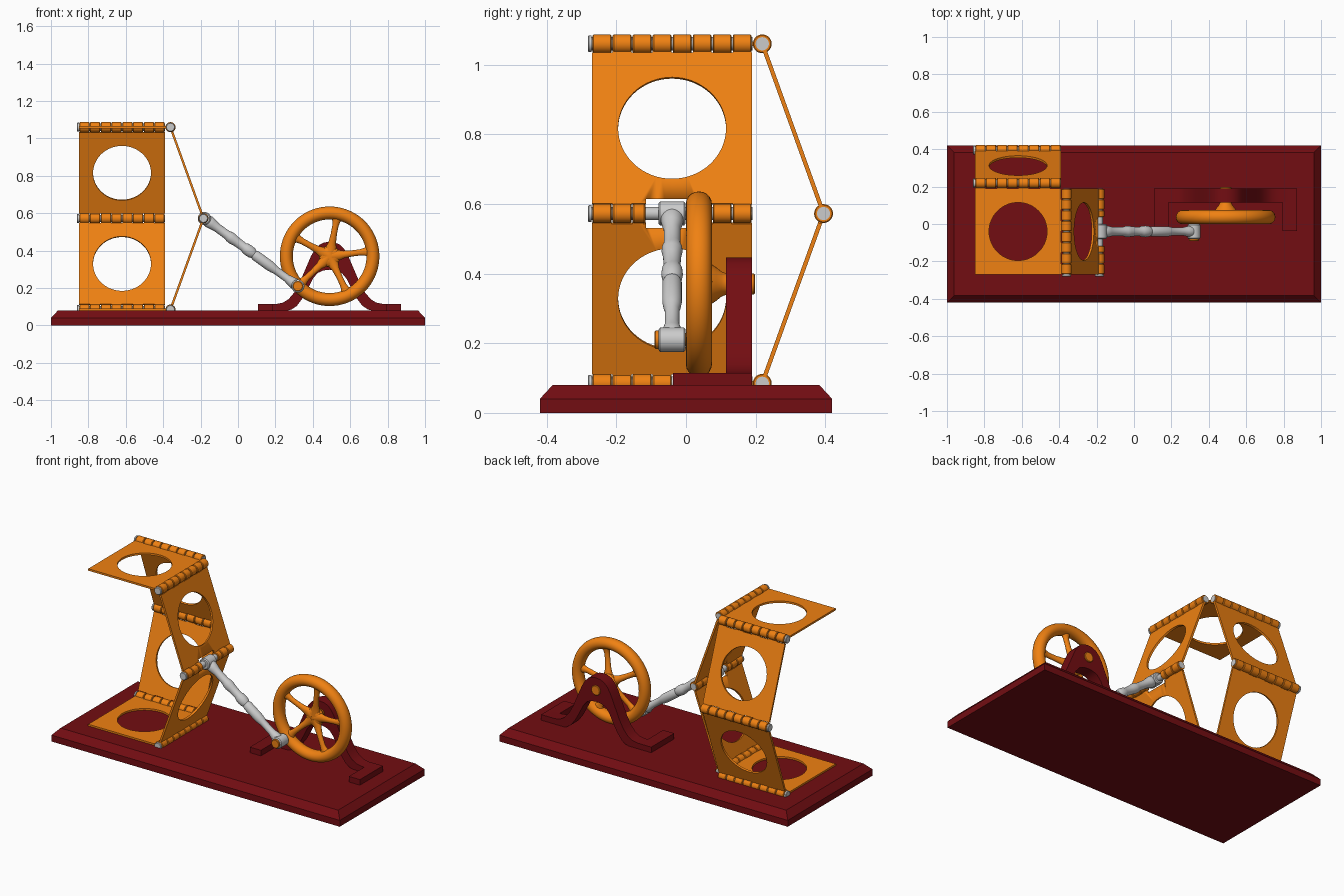
import bpy, bmesh, math
from mathutils import Vector as V

if "Cube" in bpy.data.objects:
    bpy.data.objects.remove(bpy.data.objects["Cube"])

def material(name, rgb):
    m = bpy.data.materials.new(name)
    m.diffuse_color = (*rgb, 1)
    m.use_nodes = True
    m.node_tree.nodes["Principled BSDF"].inputs["Base Color"].default_value = m.diffuse_color
    return m

ORANGE = material("orange", (0.87, 0.22, 0.006))
RED = material("dark_red", (0.17, 0.004, 0.006))
X, Y, Z = V((1, 0, 0)), V((0, 1, 0)), V((0, 0, 1))

def finish(bm, name, mat=None):
    bmesh.ops.recalc_face_normals(bm, faces=bm.faces)
    me = bpy.data.meshes.new(name)
    bm.to_mesh(me)
    bm.free()
    ob = bpy.data.objects.new(name, me)
    bpy.context.collection.objects.link(ob)
    if mat:
        me.materials.append(mat)
    bpy.ops.object.select_all(action='DESELECT')
    ob.select_set(True)
    bpy.context.view_layer.objects.active = ob
    bpy.ops.object.shade_smooth_by_angle(angle=math.radians(35))
    return ob

def loft(bm, sections, origin, axis, side=None, seg=32):
    """Elliptical rings (t, radius_a, radius_b, shift_b) along axis, capped."""
    axis = axis.normalized()
    b = side.normalized() if side else axis.orthogonal().normalized()
    a = axis.cross(b)
    rings = []
    for t, ra, rb, sh in sections:
        rings.append([bm.verts.new(origin + axis * t + a * (ra * math.cos(k * math.tau / seg))
                      + b * (rb * math.sin(k * math.tau / seg) + sh)) for k in range(seg)])
    for p, q in zip(rings, rings[1:]):
        for k in range(seg):
            bm.faces.new((p[k], p[k - 1], q[k - 1], q[k]))
    bm.faces.new(rings[0])
    bm.faces.new(rings[-1])

def turned(bm, profile, origin, axis, seg=32):
    loft(bm, [(t, r, r, 0) for t, r in profile], origin, axis, None, seg)

def box(bm, centre, u, v, w):
    """Box with half-extent vectors u, v, w."""
    q = [bm.verts.new(centre + u * i + v * j + w * k) for i in (-1, 1) for j in (-1, 1) for k in (-1, 1)]
    for f in ((0, 1, 3, 2), (4, 5, 7, 6), (0, 1, 5, 4), (2, 3, 7, 6), (0, 2, 6, 4), (1, 3, 7, 5)):
        bm.faces.new([q[i] for i in f])

def plate(name, centre, u, v, size=0.23, hole=0.155, thick=0.006):
    """Square plate with a round hole."""
    u, v = u.normalized(), v.normalized()
    n, seg, bm, loops = u.cross(v), 64, bmesh.new(), []
    for h in (-thick, thick):
        for square in (True, False):
            ring = []
            for k in range(seg):
                c, s = math.cos(k * math.tau / seg), math.sin(k * math.tau / seg)
                r = size / max(abs(c), abs(s)) if square else hole
                ring.append(bm.verts.new(centre + u * c * r + v * s * r + n * h))
            loops.append(ring)
    for a, b in ((0, 1), (2, 3), (0, 2), (1, 3)):
        for k in range(seg):
            bm.faces.new((loops[a][k], loops[a][k - 1], loops[b][k - 1], loops[b][k]))
    return finish(bm, name, ORANGE)

def hinge(name, mid, axis, dirs, gap=0):
    """Eight knuckles on a pin; tabs alternate between the two joined plates."""
    bm, step = bmesh.new(), 0.0575
    for i in range(8):
        a, b = -0.23 + i * step, -0.23 + (i + 1) * step
        if a < 0:
            b = min(b, -gap)
        else:
            a = max(a, gap)
        if b - a < 0.01:
            continue
        a, b = a + 0.002, b - 0.002
        turned(bm, [(a, 0.024), (a + 0.003, 0.027), (b - 0.003, 0.027), (b, 0.024)], mid, axis)
        d = dirs[i % 2].normalized()
        box(bm, mid + axis * ((a + b) / 2) + d * 0.025, axis * ((b - a) / 2), d * 0.008,
            axis.cross(d) * 0.006)
    finish(bm, name + "_knuckles", ORANGE)
    bm = bmesh.new()
    turned(bm, [(-0.242, 0.021), (-0.239, 0.024), (-0.231, 0.024), (-0.231, 0.019),
                (0.231, 0.019)], mid, axis)
    finish(bm, name + "_pin")

# Base board with chamfered top
bm = bmesh.new()
rings = [[bm.verts.new((sx * (1 - i), sy * (0.42 - i), z)) for sx, sy in ((-1, -1), (1, -1), (1, 1), (-1, 1))]
         for i, z in ((0, 0), (0, 0.04), (0.037, 0.08))]
for p, q in zip(rings, rings[1:]):
    for k in range(4):
        bm.faces.new((p[k], p[k - 1], q[k - 1], q[k]))
bm.faces.new(rings[0])
bm.faces.new(rings[2])
finish(bm, "base_board", RED)

# Folding plates and hinges
CX, CY, ZB, ZM, ZT = -0.62, -0.04, 0.085, 0.5725, 1.06
plate("bottom_plate", V((CX, CY, ZB)), X, Y)
plate("top_plate", V((CX, CY, ZT)), X, Y)
for side, out, axis in (("right", X, Y), ("back", Y, X)):
    c = V((CX, CY, 0))
    gap = 0.075 if side == "right" else 0
    mid = c + out * 0.435 + Z * ZM
    ends = {}
    for lvl, z in (("lower", ZB), ("upper", ZT)):
        end = c + out * 0.259 + Z * z
        ends[lvl] = end
        p = plate(f"{side}_{lvl}_panel", (mid + end) / 2, axis, mid - end)
        hinge(f"{side}_{lvl}_hinge", end, axis, (-out, mid - end))
        if gap:
            # Notch that clears the rod end
            bm = bmesh.new()
            box(bm, mid, X * 0.06, Y * gap, Z * 0.042)
            cut = finish(bm, f"notch_cutter_{lvl}")
            cut.hide_render = True
            m = p.modifiers.new("notch", 'BOOLEAN')
            m.operation, m.object, m.solver = 'DIFFERENCE', cut, 'EXACT'
            bpy.context.view_layer.objects.active = p
            bpy.ops.object.modifier_apply(modifier="notch")
            bpy.data.objects.remove(cut)
    hinge(f"{side}_middle_hinge", mid, axis, (ends["lower"] - mid, ends["upper"] - mid), gap)

# Connecting rod: turned shaft with a cylindrical eye at each end
A, B = V((-0.18, CY, ZM)), V((0.32, CY, 0.21))
L = (B - A).length
bm = bmesh.new()
turned(bm, [(t * L, r) for t, r in (
    (0, 0.024), (0.05, 0.033), (0.09, 0.029), (0.13, 0.024), (0.24, 0.024), (0.27, 0.029),
    (0.30, 0.030), (0.34, 0.026), (0.42, 0.024), (0.44, 0.029), (0.48, 0.031), (0.51, 0.029),
    (0.53, 0.024), (0.55, 0.028), (0.70, 0.028), (0.74, 0.025), (0.77, 0.021), (0.88, 0.021),
    (0.92, 0.026), (0.96, 0.031), (1, 0.024))], A, B - A)
for p in (A, B):
    turned(bm, [(-0.039, 0.029), (-0.034, 0.035), (0.034, 0.035), (0.039, 0.029)], p, Y)
finish(bm, "connecting_rod")

# Crank pin
bm = bmesh.new()
turned(bm, [(-0.05, 0.024), (-0.047, 0.027), (-0.036, 0.027), (-0.036, 0.02), (0.09, 0.02)], B, Y)
finish(bm, "crank_pin", ORANGE)

# Wheel: rim, five flared spokes, hub with axle
W = V((0.49, 0.037, 0.37))
bm = bmesh.new()
N, M, R, r = 72, 20, 0.2315, 0.0345
g = [[bm.verts.new(W + V((math.cos(i * math.tau / N) * (R + r * math.cos(j * math.tau / M)),
      1.08 * r * math.sin(j * math.tau / M),
      math.sin(i * math.tau / N) * (R + r * math.cos(j * math.tau / M))))) for j in range(M)] for i in range(N)]
for i in range(N):
    for j in range(M):
        bm.faces.new((g[i][j], g[i - 1][j], g[i - 1][j - 1], g[i][j - 1]))
finish(bm, "wheel_rim", ORANGE)
start = math.atan2(B.z - W.z, B.x - W.x)
bm = bmesh.new()
for k in range(5):
    a = start + k * math.tau / 5
    loft(bm, [(0.01, 0.03, 0.022, 0.02), (0.05, 0.028, 0.02, 0.02), (0.075, 0.02, 0.018, 0.015),
              (0.12, 0.0165, 0.015, 0.006), (0.165, 0.0165, 0.014, 0), (0.19, 0.021, 0.016, 0),
              (0.205, 0.033, 0.019, 0), (0.22, 0.045, 0.02, 0)],
         W, V((math.cos(a), 0, math.sin(a))), Y, 16)
finish(bm, "wheel_spokes", ORANGE)
bm = bmesh.new()
turned(bm, [(0.0, 0.025), (0.004, 0.042), (0.015, 0.056), (0.035, 0.058), (0.05, 0.048),
            (0.065, 0.036), (0.08, 0.03), (0.158, 0.03), (0.161, 0.027)], W, Y)
finish(bm, "wheel_hub", ORANGE)

# Arched stand: bell outline mirrored about the axle, extruded in y
outer = [(0.382, 0.078), (0.382, 0.115), (0.285, 0.115), (0.25, 0.122), (0.22, 0.14), (0.19, 0.175),
         (0.16, 0.23), (0.13, 0.30), (0.10, 0.37), (0.078, 0.408), (0.055, 0.432), (0.028, 0.444), (0, 0.447)]
inner = [(0.235, 0.078), (0.205, 0.085), (0.175, 0.105), (0.145, 0.145), (0.115, 0.20), (0.09, 0.25),
         (0.065, 0.28), (0.035, 0.294), (0, 0.298)]
outline = outer + [(-x, z) for x, z in outer[-2::-1]] + [(-x, z) for x, z in inner] + inner[-2::-1]
bm = bmesh.new()
f = bm.faces.new([bm.verts.new((W.x + x, 0.115, z)) for x, z in outline])
ext = bmesh.ops.extrude_face_region(bm, geom=[f])
bmesh.ops.translate(bm, verts=[v for v in ext['geom'] if isinstance(v, bmesh.types.BMVert)], vec=(0, 0.075, 0))
bmesh.ops.triangulate(bm, faces=[f for f in bm.faces if len(f.verts) > 4])
finish(bm, "wheel_stand", RED)

# Feet reaching forward from the stand
for name, s in (("left", -1), ("right", 1)):
    bm = bmesh.new()
    box(bm, V((W.x + s * 0.3435, 0.0395, 0.0965)), X * 0.0385, Y * 0.0765, Z * 0.0185)
    finish(bm, f"{name}_stand_foot", RED)
